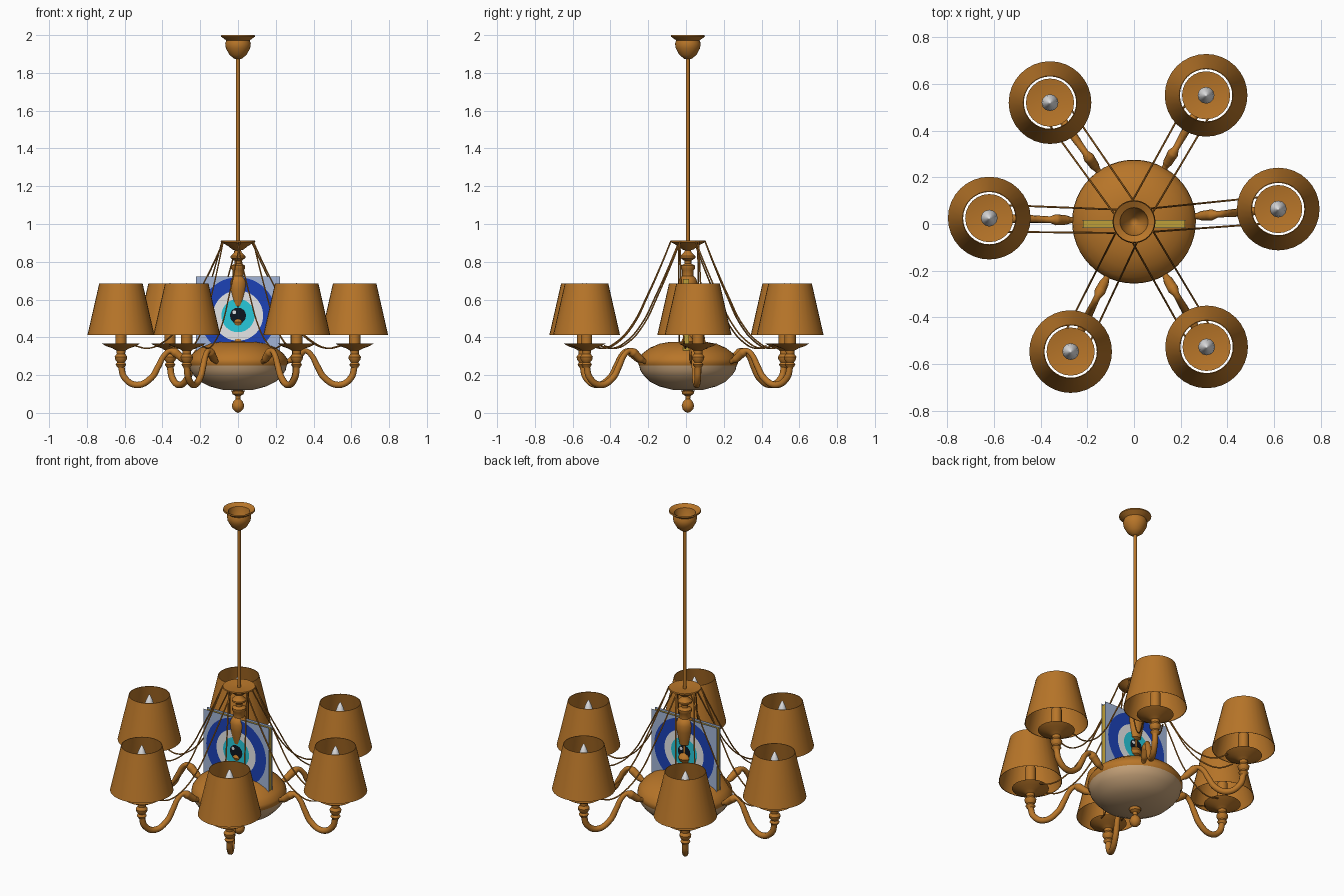
import bpy, bmesh, math
from mathutils import Vector

cube = bpy.data.objects.get("Cube")
if cube:
    bpy.data.objects.remove(cube, do_unlink=True)


def material(name, rgb):
    m = bpy.data.materials.new(name)
    m.use_nodes = True
    m.diffuse_color = (*rgb, 1)
    m.node_tree.nodes["Principled BSDF"].inputs["Base Color"].default_value = (*rgb, 1)
    return m


bronze = material("bronze", (0.48, 0.18, 0.022))
frosted = material("frosted tan glass", (0.56, 0.36, 0.19))
silver = material("bulb silver", (0.80, 0.80, 0.81))
pale = material("pale blue glass", (0.36, 0.46, 0.68))
blue = material("deep blue", (0.012, 0.055, 0.47))
white = material("white", (0.78, 0.79, 0.80))
cyan = material("turquoise", (0.02, 0.58, 0.70))
black = material("black", (0.004, 0.008, 0.015))
gold = material("gold edge", (0.52, 0.35, 0.04))

CENTRE = Vector((0, 0.01, 0))


def finish(ob, mat):
    ob.data.materials.append(mat)
    bpy.ops.object.select_all(action="DESELECT")
    ob.select_set(True)
    bpy.context.view_layer.objects.active = ob
    bpy.ops.object.shade_smooth_by_angle(angle=math.radians(40))
    return ob


def lathe(name, profile, mat, loc=CENTRE, sides=32):
    """Revolve (radius, height) points about the vertical axis."""
    bm = bmesh.new()
    verts = [bm.verts.new((r, 0, z)) for r, z in profile]
    edges = [bm.edges.new(pair) for pair in zip(verts, verts[1:])]
    bmesh.ops.spin(bm, geom=verts + edges, cent=(0, 0, 0), axis=(0, 0, 1),
                   angle=math.tau, steps=sides, use_merge=False)
    bmesh.ops.remove_doubles(bm, verts=bm.verts, dist=0.0004)
    bmesh.ops.recalc_face_normals(bm, faces=bm.faces)
    me = bpy.data.meshes.new(name)
    bm.to_mesh(me)
    bm.free()
    ob = bpy.data.objects.new(name, me)
    bpy.context.collection.objects.link(ob)
    ob.location = loc
    return finish(ob, mat)


def tube(name, points, radius, mat, swell=None, ring=2):
    """Sweep a round section along a smooth path, with optional swellings."""
    cu = bpy.data.curves.new(name, "CURVE")
    cu.dimensions = "3D"
    cu.bevel_depth = radius
    cu.bevel_resolution = ring
    cu.resolution_u = 6
    cu.use_fill_caps = True
    sp = cu.splines.new("BEZIER")
    sp.bezier_points.add(len(points) - 1)
    for i, (bp, p) in enumerate(zip(sp.bezier_points, points)):
        bp.co = p
        bp.handle_left_type = bp.handle_right_type = "AUTO"
        bp.radius = swell[i] if swell else 1
    ob = bpy.data.objects.new(name, cu)
    bpy.context.collection.objects.link(ob)
    bpy.ops.object.select_all(action="DESELECT")
    ob.select_set(True)
    bpy.context.view_layer.objects.active = ob
    bpy.ops.object.convert(target="MESH")
    return finish(bpy.context.view_layer.objects.active, mat)


def box(name, size, loc, mat):
    bpy.ops.mesh.primitive_cube_add(size=1, location=loc)
    ob = bpy.context.object
    ob.name = name
    ob.scale = size
    ob.data.materials.append(mat)


# Ceiling cup, open at the top, and hanging rod
lathe("ceiling_cup", [(0.06, 1.985), (0.088, 2.0), (0.09, 1.992), (0.062, 1.972), (0.068, 1.955),
                      (0.064, 1.93), (0.045, 1.895), (0.02, 1.875), (0, 1.87), (0.02, 1.89),
                      (0.05, 1.93), (0.06, 1.985)], bronze)
lathe("hanging_rod", [(0.01, 0.85), (0.01, 1.9)], bronze, sides=16)

# Crown that carries the draped wires
lathe("crown", [(0.01, 0.905), (0.09, 0.912), (0.092, 0.905), (0.055, 0.885),
                (0.03, 0.865), (0.012, 0.86)], bronze)

# Turned centre column with its urn and beads
lathe("centre_column", [(0.012, 0.87), (0.02, 0.85), (0.04, 0.83), (0.04, 0.82), (0.018, 0.805),
                        (0.018, 0.79), (0.038, 0.78), (0.038, 0.765), (0.03, 0.755), (0.03, 0.725),
                        (0.042, 0.715), (0.05, 0.69), (0.047, 0.65), (0.037, 0.60), (0.03, 0.565),
                        (0.01, 0.555), (0.01, 0.51), (0.029, 0.498), (0.037, 0.48), (0.028, 0.46),
                        (0.01, 0.452), (0.012, 0.41), (0.03, 0.39), (0.04, 0.36)], bronze)

# Shallow body: metal canopy above, glass bowl below
lathe("body_canopy", [(0, 0.378), (0.10, 0.375), (0.15, 0.366), (0.20, 0.345), (0.24, 0.315),
                      (0.262, 0.285), (0.265, 0.265), (0.258, 0.25)], bronze, sides=48)
lathe("glass_bowl", [(0.258, 0.25), (0.252, 0.225), (0.235, 0.20), (0.20, 0.165), (0.15, 0.14),
                     (0.08, 0.122), (0, 0.118)], frosted, sides=48)
lathe("bottom_finial", [(0.012, 0.122), (0.034, 0.115), (0.03, 0.10), (0.014, 0.09), (0.012, 0.073),
                        (0.024, 0.062), (0.033, 0.04), (0.028, 0.02), (0.014, 0.006), (0, 0)],
      bronze, sides=24)

# Six lamps: bearing in degrees and reach from the centre
lamps = [(5, 0.62), (60.3, 0.623), (125.2, 0.624), (178.6, 0.62), (244, 0.619), (300.1, 0.62)]
arm_path = [(0.23, 0.262), (0.27, 0.275), (0.29, 0.285), (0.315, 0.305), (0.335, 0.32), (0.36, 0.328),
            (0.39, 0.305), (0.42, 0.25), (0.46, 0.185), (0.535, 0.148), (0.60, 0.185), (0.62, 0.25)]
arm_swell = [0.7, 0.75, 1.15, 1.25, 1.35, 0.8, 0.85, 0.95] + [1] * 4
wire_path = [(0.91, 0), (0.79, 0.055), (0.62, 0.14), (0.47, 0.225), (0.375, 0.32),
             (0.342, 0.40), (0.355, 0.47)]

for number, (degrees, reach) in enumerate(lamps, 1):
    a = math.radians(degrees)
    out = Vector((math.cos(a), math.sin(a), 0))
    side = Vector((-out.y, out.x, 0))
    up = Vector((0, 0, 1))
    spot = CENTRE + out * reach
    tag = f"_{number}"

    tube("arm" + tag, [CENTRE + out * (r * reach / 0.62) + up * z for r, z in arm_path],
         0.0175, bronze, arm_swell, 3)
    lathe("cup_stem" + tag, [(0.018, 0.24), (0.028, 0.255), (0.02, 0.268), (0.031, 0.283), (0.033, 0.297),
                             (0.022, 0.313), (0.024, 0.33), (0.045, 0.342), (0.075, 0.352),
                             (0.103, 0.368), (0.07, 0.362), (0, 0.358)], bronze, spot, 24)
    lathe("candle_tube" + tag, [(0.03, 0.358), (0.03, 0.50), (0, 0.50)], bronze, spot, 20)
    lathe("bulb" + tag, [(0.02, 0.50), (0.034, 0.54), (0.036, 0.575), (0.03, 0.615),
                         (0.018, 0.655), (0.006, 0.682), (0, 0.688)], silver, spot, 12)
    lathe("lamp_shade" + tag, [(0.177, 0.413), (0.115, 0.685), (0.112, 0.685), (0.174, 0.414),
                               (0.177, 0.413)], bronze, spot, 32)

    # Pair of draped wires from the crown to the cup
    for s in (-1, 1):
        root = CENTRE + out * 0.075 + side * (0.05 * s)
        tube("draped_wire" + tag, [root + out * (d * reach / 0.62) + side * (s * d * 0.015) + up * z
                                   for z, d in wire_path], 0.004, bronze, None, 1)

# Upright panel: gold core, glass faces, and a ringed eye on both sides
PANEL_Z, EYE_Z = 0.512, 0.515
box("panel_core", (0.436, 0.031, 0.395), (0, 0, PANEL_Z), gold)
rings = [("outer", 0.133, 0.203, blue), ("pale", 0.088, 0.133, white),
         ("inner", 0.042, 0.088, cyan), ("pupil", 0, 0.042, black)]
for s, face in ((-1, "front"), (1, "back")):
    box("glass_pane_" + face, (0.444, 0.0015, 0.418), (0, 0.0162 * s, PANEL_Z), pale)
    for part, inner, outer, mat in rings:
        ring = lathe(f"eye_{part}_{face}", [(inner, 0), (outer, 0)], mat,
                     Vector((0, 0.0185 * s, EYE_Z)), 48)
        ring.rotation_euler.x = -math.pi / 2 * s
    # Small highlight on the pupil
    glint = lathe("eye_glint_" + face, [(0, 0), (0.01, 0)], white,
                  Vector((0.02 * s, 0.0195 * s, EYE_Z + 0.018)), 16)
    glint.rotation_euler.x = -math.pi / 2 * s
